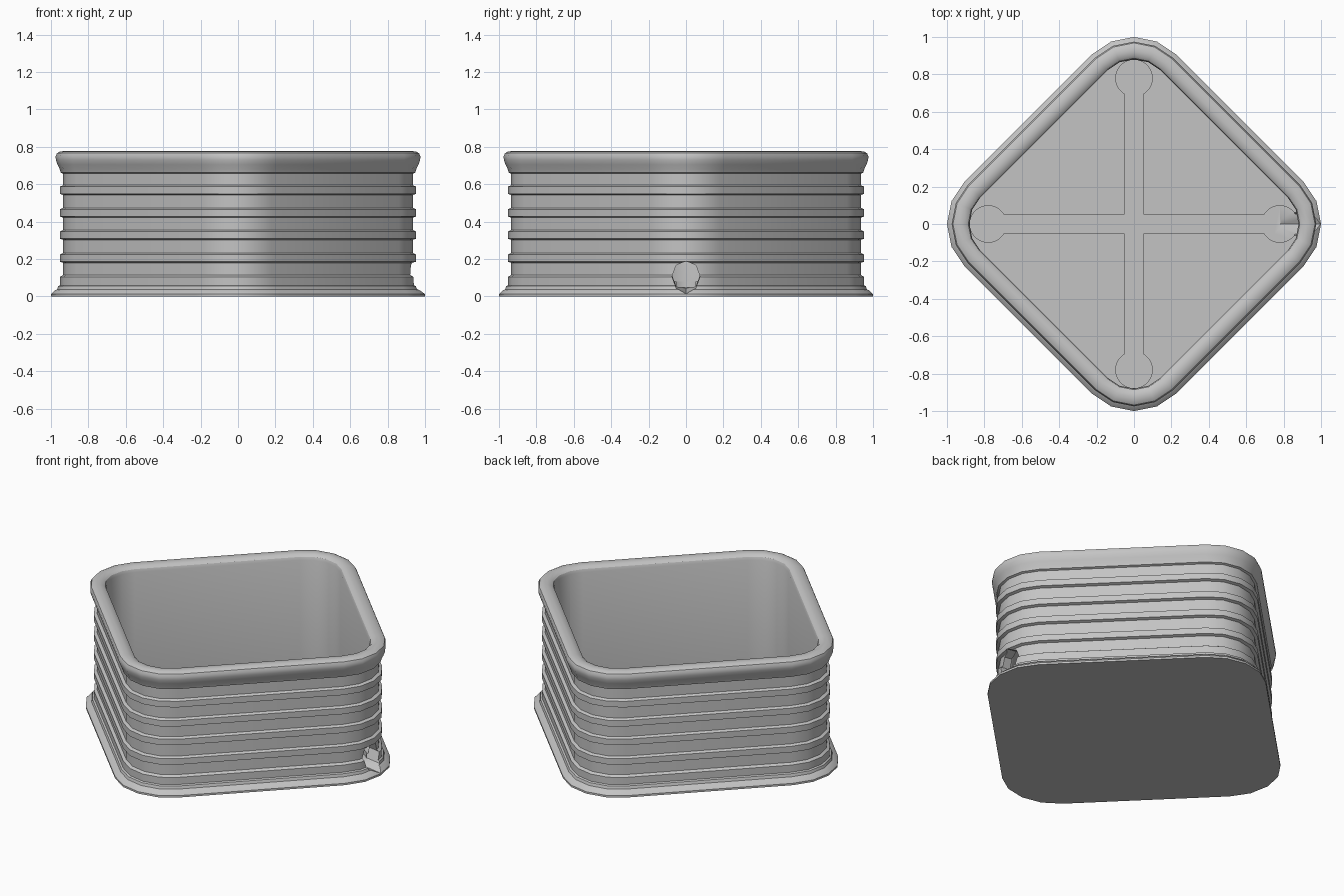
import bpy
import bmesh
import math
from mathutils import Matrix, Vector

cube = bpy.data.objects.get("Cube")
if cube:
    bpy.data.objects.remove(cube)

grey = bpy.data.materials.new("plain_grey")
grey.use_nodes = True
colour = (0.55, 0.55, 0.55, 1)
grey.diffuse_color = colour
grey.node_tree.nodes["Principled BSDF"].inputs["Base Color"].default_value = colour

CORNER = 0.68      # distance of each corner arc centre from the middle
FLOOR = 0.08
GROOVE = 0.05


def add_object(name, bm):
    bmesh.ops.recalc_face_normals(bm, faces=bm.faces[:])
    mesh = bpy.data.meshes.new(name)
    bm.to_mesh(mesh)
    bm.free()
    mesh.materials.append(grey)
    obj = bpy.data.objects.new(name, mesh)
    bpy.context.collection.objects.link(obj)
    return obj


def rounded_diamond(bm, reach, z):
    """Ring with four rounded corners; reach is the corner distance."""
    ring = []
    for side in range(4):
        base = side * math.pi / 2
        centre = Vector((math.cos(base), math.sin(base), 0)) * CORNER
        for step in range(-2, 3):
            a = base + step * math.pi / 8
            out = Vector((math.cos(a), math.sin(a), 0)) * (reach - CORNER)
            ring.append(bm.verts.new(centre + out + Vector((0, 0, z))))
    return ring


# Outside profile: flared foot, ribs, rolled rim, then the inner wall
profile = [(1.0, 0), (1.0, 0.012), (0.98, 0.032), (0.967, 0.038),
           (0.962, 0.055), (0.952, 0.06), (0.952, 0.105), (0.935, 0.115)]
for low in (0.18, 0.303, 0.422, 0.543):
    profile += [(0.935, low), (0.953, low + 0.006),
                (0.953, low + 0.044), (0.935, low + 0.052)]
profile += [(0.935, 0.657), (0.948, 0.662), (0.953, 0.68), (0.965, 0.705),
            (0.974, 0.73), (0.975, 0.75), (0.968, 0.766), (0.952, 0.775),
            (0.925, 0.778), (0.9, 0.773), (0.886, 0.762), (0.88, 0.745),
            (0.88, FLOOR)]

bm = bmesh.new()
rings = [rounded_diamond(bm, r, z) for r, z in profile]
for a, b in zip(rings, rings[1:]):
    for i in range(len(a)):
        j = (i + 1) % len(a)
        bm.faces.new((a[i], a[j], b[j], b[i]))
bm.faces.new(rings[0])
bm.faces.new(rings[-1])
planter = add_object("planter_body", bm)


def cut(name, bm):
    cutter = add_object(name, bm)
    cutter.hide_render = True
    mod = planter.modifiers.new(name, "BOOLEAN")
    mod.operation = "DIFFERENCE"
    mod.solver = "EXACT"
    mod.object = cutter
    bpy.context.view_layer.objects.active = planter
    bpy.ops.object.modifier_apply(modifier=name)
    bpy.data.objects.remove(cutter)


# Crossing channels in the floor with a round well at each end
for angle in (0, math.pi / 2):
    bm = bmesh.new()
    bmesh.ops.create_cube(bm, size=1, matrix=Matrix.Rotation(angle, 4, "Z")
                          @ Matrix.Translation((0, 0, GROOVE + 0.1))
                          @ Matrix.Diagonal((1.5, 0.1, 0.2, 1)))
    cut("floor_channel", bm)
for side in range(4):
    bm = bmesh.new()
    bmesh.ops.create_cone(bm, cap_ends=True, segments=32, radius1=0.098,
                          radius2=0.098, depth=0.2,
                          matrix=Matrix.Rotation(side * math.pi / 2, 4, "Z")
                          @ Matrix.Translation((0.78, 0, GROOVE + 0.1)))
    cut("floor_well", bm)

# Sloping drain hole through the left corner
bm = bmesh.new()
bmesh.ops.create_cone(bm, cap_ends=True, segments=8, radius1=0.083,
                      radius2=0.083, depth=0.32,
                      matrix=Matrix.Translation((0.95, 0, 0.104))
                      @ Matrix.Rotation(math.radians(97), 4, "Y")
                      @ Matrix.Diagonal((1, 0.9, 1, 1)))
cut("drain_hole", bm)

# Smooth shading with sharp rib edges
bpy.ops.object.select_all(action="DESELECT")
planter.select_set(True)
bpy.context.view_layer.objects.active = planter
bpy.ops.object.shade_smooth_by_angle(angle=math.radians(32))
